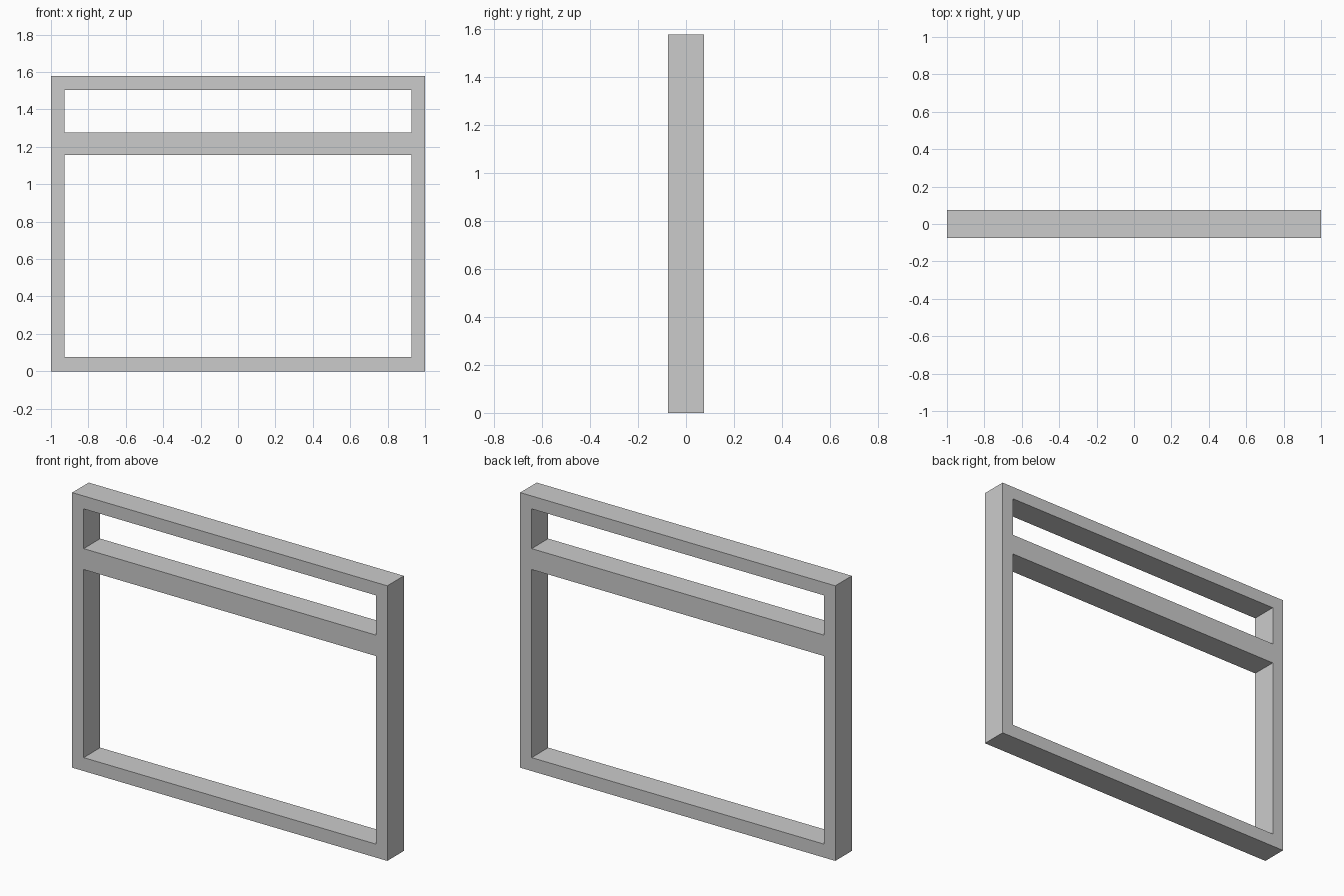
import bpy, bmesh

if "Cube" in bpy.data.objects:
    bpy.data.objects.remove(bpy.data.objects["Cube"])

DEPTH = 0.15
XS = [-1.0, -0.927, 0.927, 1.0]                  # jamb edges
ZS = [0.0, 0.077, 1.156, 1.276, 1.504, 1.578]    # sill, transom and head edges
OPENINGS = {(1, 1), (1, 3)}                      # main pane and top light

bm = bmesh.new()

# Front outline of the frame as a grid of quads with the openings left out
grid = [[bm.verts.new((x, -DEPTH / 2, z)) for z in ZS] for x in XS]
faces = []
for i in range(len(XS) - 1):
    for j in range(len(ZS) - 1):
        if (i, j) not in OPENINGS:
            faces.append(bm.faces.new((grid[i][j], grid[i + 1][j],
                                       grid[i + 1][j + 1], grid[i][j + 1])))

# Give the frame its depth, keeping the front faces
result = bmesh.ops.extrude_face_region(bm, geom=faces, use_keep_orig=True)
back = [v for v in result["geom"] if isinstance(v, bmesh.types.BMVert)]
bmesh.ops.translate(bm, verts=back, vec=(0, DEPTH, 0))
bmesh.ops.recalc_face_normals(bm, faces=bm.faces)

mesh = bpy.data.meshes.new("window_frame")
bm.to_mesh(mesh)
bm.free()
frame = bpy.data.objects.new("window_frame", mesh)
bpy.context.collection.objects.link(frame)
